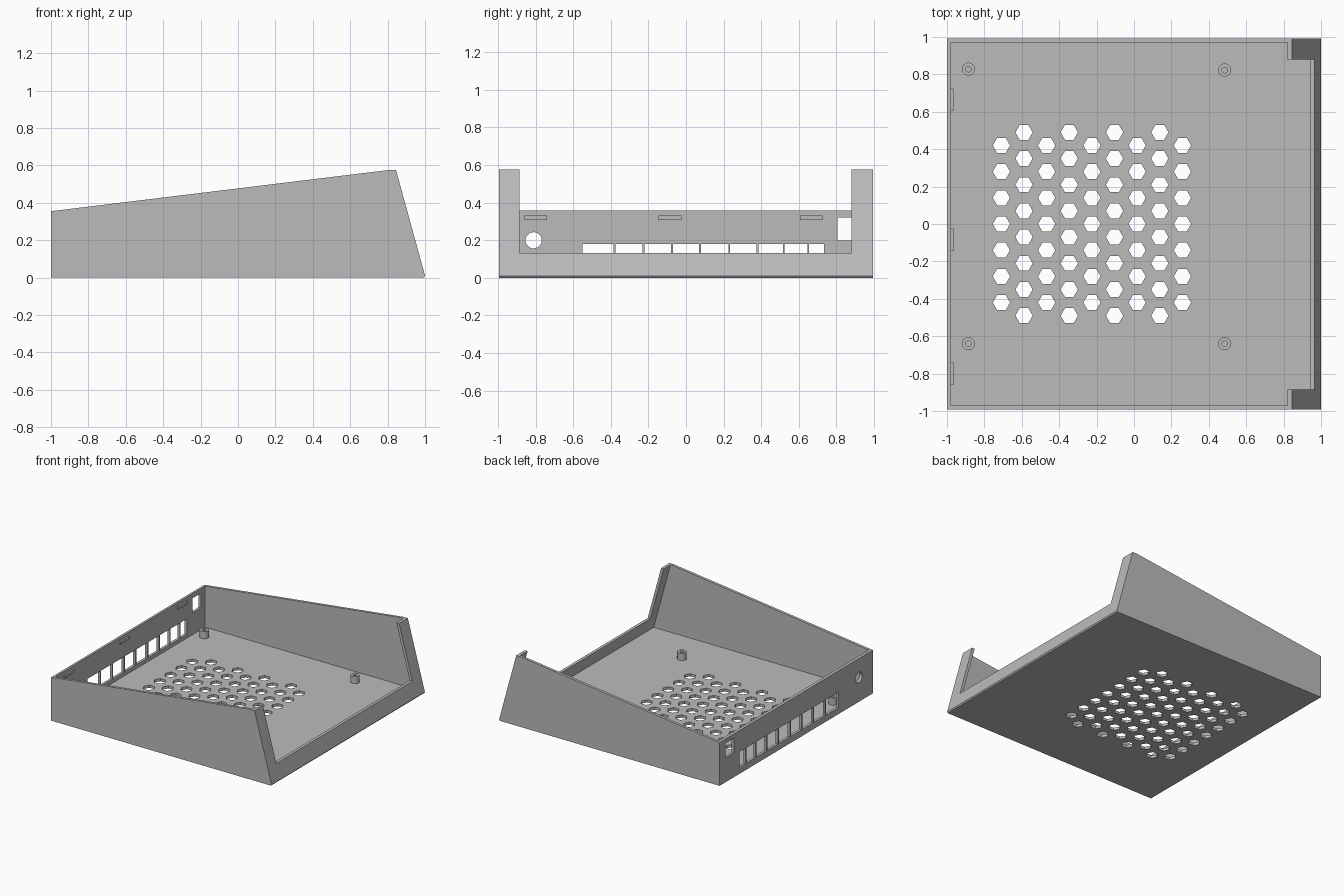
import bpy, bmesh, math
from mathutils import Matrix, Vector

cube = bpy.data.objects.get("Cube")
if cube:
    bpy.data.objects.remove(cube)

HALF_Y, WALL = 0.993, 0.022
SLOPE = 0.274

grey = bpy.data.materials.new("plastic grey")
grey.use_nodes = True
colour = (0.5, 0.5, 0.5, 1)
grey.diffuse_color = colour
grey.node_tree.nodes["Principled BSDF"].inputs["Base Color"].default_value = colour


def finish(name, bm):
    bmesh.ops.recalc_face_normals(bm, faces=bm.faces)
    mesh = bpy.data.meshes.new(name)
    bm.to_mesh(mesh)
    bm.free()
    mesh.materials.append(grey)
    ob = bpy.data.objects.new(name, mesh)
    bpy.context.scene.collection.objects.link(ob)
    return ob


def prism(bm, points, vector):
    """Extrude a closed outline along a vector."""
    face = bm.faces.new([bm.verts.new(p) for p in points])
    new = bmesh.ops.extrude_face_region(bm, geom=[face])["geom"]
    bmesh.ops.translate(bm, vec=vector, verts=[v for v in new if isinstance(v, bmesh.types.BMVert)])


def box(bm, low, high):
    low, high = Vector(low), Vector(high)
    m = Matrix.Translation((low + high) / 2) @ Matrix.Diagonal((*(high - low), 1))
    bmesh.ops.create_cube(bm, size=1, matrix=m)


def side_prism(bm, profile, half):
    prism(bm, [(x, -half, z) for x, z in profile], (0, 2 * half, 0))


def cut(target, name, bm):
    cutter = finish(name, bm)
    cutter.hide_render = True
    cutter.hide_viewport = True
    cutter.display_type = 'WIRE'
    mod = target.modifiers.new(name, 'BOOLEAN')
    mod.operation = 'DIFFERENCE'
    mod.solver = 'EXACT'
    mod.object = cutter


# Wedge-shaped shell
bm = bmesh.new()
side_prism(bm, [(-1, 0), (0.993, 0), (1, 0.01), (0.845, 0.575), (0.805, 0.575), (-1, 0.355)], HALF_Y)
shell = finish("enclosure_shell", bm)

# Hollow interior, following the sloping front
bm = bmesh.new()
inner = [(-1 + WALL, WALL), (0.972, WALL), (0.972 - SLOPE * 0.7, WALL + 0.7), (-1 + WALL, WALL + 0.7)]
side_prism(bm, inner, HALF_Y - WALL)
cut(shell, "interior_cutter", bm)

# Screen opening between the two front flanges
bm = bmesh.new()
box(bm, (0.7, -0.884, 0.133), (1.2, 0.88, 0.9))
cut(shell, "front_opening_cutter", bm)

# Honeycomb floor vents
bm = bmesh.new()
for col in range(9):
    rows = 8 if col % 2 else 7
    for row in range(rows):
        cx, cy = -0.709 + col * 0.121, (row - (rows - 1) / 2) * 0.14
        ring = [(cx + 0.046 * math.cos(k * math.pi / 3), cy + 0.046 * math.sin(k * math.pi / 3), -0.1)
                for k in range(6)]
        prism(bm, ring, (0, 0, 0.2))
cut(shell, "floor_vent_cutter", bm)

# Back wall slots, port window and cable hole
bm = bmesh.new()
edges = [-0.555, -0.38, -0.225, -0.075, 0.075, 0.23, 0.38, 0.52, 0.65, 0.74]
for a, b in zip(edges, edges[1:]):
    box(bm, (-1.1, a + 0.005, 0.053), (-0.93, b - 0.005, 0.18))
box(bm, (-1.1, 0.805, 0.2), (-0.93, 0.915, 0.32))
turn = Matrix.Translation((-1, -0.81, 0.2)) @ Matrix.Rotation(math.pi / 2, 4, 'Y')
bmesh.ops.create_cone(bm, cap_ends=True, segments=32, radius1=0.043, radius2=0.043, depth=0.15, matrix=turn)
cut(shell, "back_port_cutter", bm)

# Snap tabs inside the back wall
for name, y in (("right", -0.8), ("middle", -0.085), ("left", 0.665)):
    bm = bmesh.new()
    box(bm, (-0.985, y - 0.06, 0.309), (-0.964, y + 0.06, 0.331))
    finish(name + "_snap_tab", bm)

# Hollow screw posts
for i, (x, y) in enumerate([(-0.885, 0.828), (0.485, 0.823), (-0.885, -0.64), (0.485, -0.64)]):
    bm = bmesh.new()
    profile = [(0.015, 0.018), (0.035, 0.018), (0.035, 0.08), (0.015, 0.08)]
    face = bm.faces.new([bm.verts.new((x + r, y, z)) for r, z in profile])
    bmesh.ops.spin(bm, geom=list(face.edges) + list(face.verts), cent=(x, y, 0), axis=(0, 0, 1),
                   angle=2 * math.pi, steps=24)
    bmesh.ops.delete(bm, geom=[face], context='FACES_ONLY')
    bmesh.ops.remove_doubles(bm, verts=bm.verts, dist=0.0005)
    finish("screw_post_%d" % (i + 1), bm)
